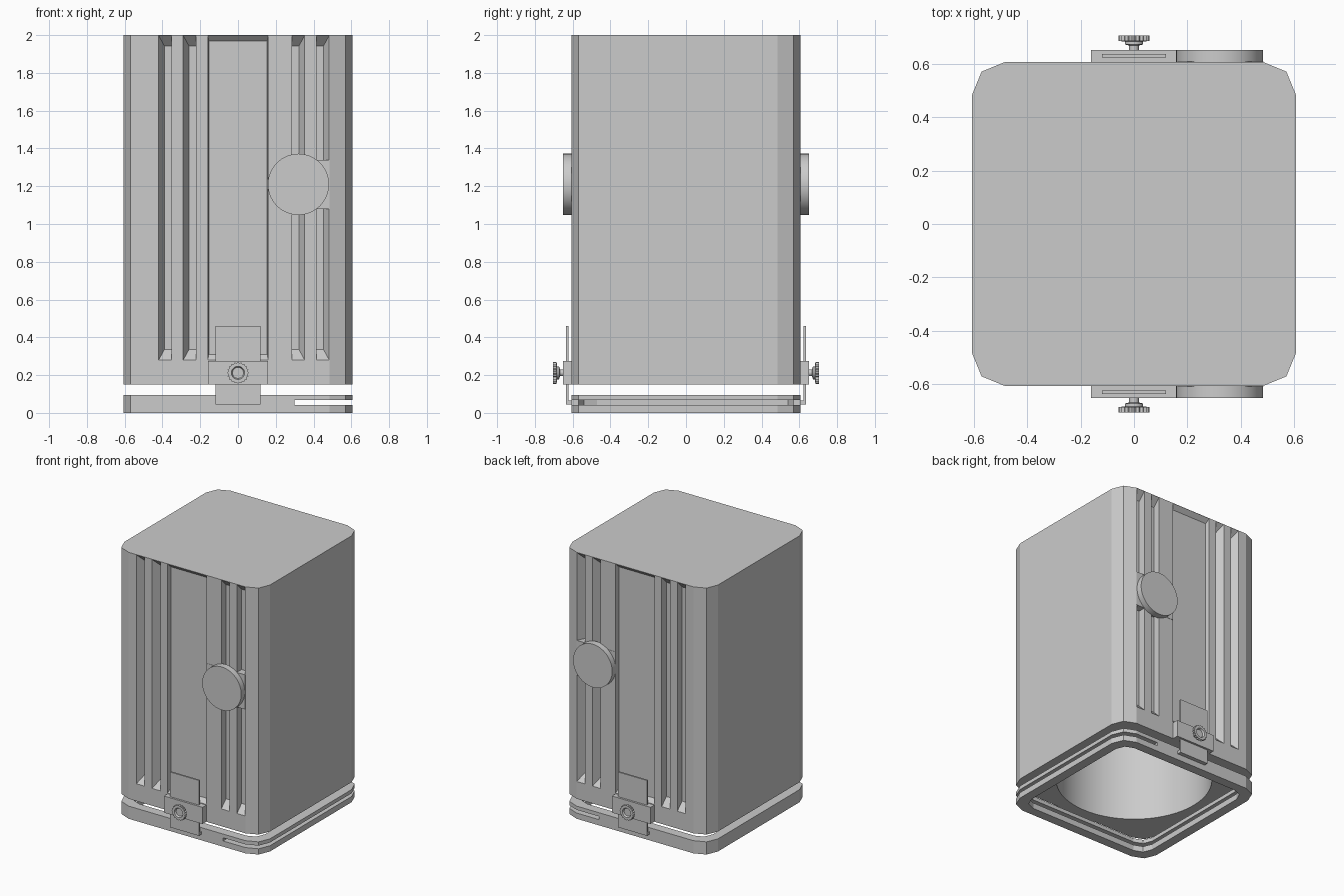
import bpy, bmesh
from math import sin, cos, pi, radians

if "Cube" in bpy.data.objects:
    bpy.data.objects.remove(bpy.data.objects["Cube"])


def make(name, bm, smooth=False):
    bmesh.ops.recalc_face_normals(bm, faces=bm.faces)
    me = bpy.data.meshes.new(name)
    bm.to_mesh(me)
    bm.free()
    ob = bpy.data.objects.new(name, me)
    bpy.context.collection.objects.link(ob)
    if smooth:
        smooth_sharp(ob)
    return ob


def smooth_sharp(ob):
    bpy.ops.object.select_all(action='DESELECT')
    ob.select_set(True)
    bpy.context.view_layer.objects.active = ob
    bpy.ops.object.shade_smooth_by_angle(angle=radians(12))


def loft(bm, rings):
    """Skin a list of equal-length closed rings and cap both ends."""
    vs = [[bm.verts.new(p) for p in r] for r in rings]
    n = len(vs[0])
    for a, b in zip(vs, vs[1:]):
        for i in range(n):
            j = (i + 1) % n
            bm.faces.new((a[i], a[j], b[j], b[i]))
    bm.faces.new(vs[0])
    bm.faces.new(vs[-1])


def box(bm, x0, x1, y0, y1, z0, z1):
    loft(bm, [[(x0, y0, z), (x1, y0, z), (x1, y1, z), (x0, y1, z)] for z in (z0, z1)])


def rounded_prism(bm, h, c, m, z0, z1):
    """Square prism with a three-point softened corner."""
    q = [(h, h - c), (h - m, h - m), (h - c, h)]
    pts = []
    for k in range(4):
        for x, y in q:
            for _ in range(k):
                x, y = -y, x
            pts.append((x, y))
    loft(bm, [[(x, y, z) for x, y in pts] for z in (z0, z1)])


def circle_y(r, cx, y, cz, n, r2=None):
    return [(cx + (r2 if r2 and i % 2 else r) * cos(2 * pi * i / n), y,
             cz + (r2 if r2 and i % 2 else r) * sin(2 * pi * i / n)) for i in range(n)]


def groove(bm, s, x0, x1, z0, z1, d, left, right):
    """Tapered groove cutter, extrapolated outside the wall by its own depth."""
    rings = []
    for k in (-1, 1):
        a, b = x0 + left * k, x1 - right * k
        lo, hi = z0 + d * k, z1 - d * k
        y = s * (0.605 - d * k)
        rings.append([(a, y, lo), (b, y, lo), (b, y, hi), (a, y, hi)])
    loft(bm, rings)


def cut(ob, bm):
    cutter = make("cutter", bm)
    cutter.hide_render = True
    mod = ob.modifiers.new("cut", 'BOOLEAN')
    mod.operation = 'DIFFERENCE'
    mod.solver = 'EXACT'
    mod.object = cutter
    bpy.context.view_layer.update()
    dg = bpy.context.evaluated_depsgraph_get()
    me = bpy.data.meshes.new_from_object(ob.evaluated_get(dg))
    ob.modifiers.clear()
    ob.data = me
    bpy.data.objects.remove(cutter)


# Main housing with grooved front and back, bored out from below
bm = bmesh.new()
rounded_prism(bm, 0.605, 0.12, 0.035, 0.15, 2.0)
body = make("housing", bm)
bm = bmesh.new()
for s in (-1, 1):
    groove(bm, s, -0.16, 0.16, 0.28, 1.998, 0.03, 0.006, 0.006)
    for x in (-0.42, -0.29):
        groove(bm, s, x, x + 0.068, 0.28, 1.998, 0.055, 0.03, 0)
    for x in (0.285, 0.415):
        groove(bm, s, x, x + 0.068, 0.28, 1.998, 0.055, 0, 0.03)
loft(bm, [[(0.53 * cos(2 * pi * i / 64), 0.53 * sin(2 * pi * i / 64), z)
           for i in range(64)] for z in (0.05, 1.9)])
cut(body, bm)
smooth_sharp(body)

# Base frame with a slide-in slot that is open on the right
bm = bmesh.new()
rounded_prism(bm, 0.605, 0.12, 0.035, 0, 0.095)
frame = make("base_frame", bm)
bm = bmesh.new()
rounded_prism(bm, 0.535, 0.09, 0.026, -0.1, 0.2)
cut(frame, bm)
bm = bmesh.new()
rounded_prism(bm, 0.57, 0.1, 0.03, 0.043, 0.067)
cut(frame, bm)
bm = bmesh.new()
box(bm, 0.3, 0.7, -0.7, 0.7, 0.043, 0.067)
cut(frame, bm)

for s, side in ((-1, "front"), (1, "back")):
    # Round pad on a filler block in the right-hand grooves
    bm = bmesh.new()
    box(bm, 0.162, 0.485, s * 0.55, s * 0.607, 1.08, 1.34)
    make(side + "_pad_mount", bm)
    bm = bmesh.new()
    loft(bm, [circle_y(0.162, 0.32, s * y, 1.21, 64) for y in (0.6, 0.65)])
    make(side + "_round_pad", bm, True)

    # Clamp block with sliding L-shaped plate
    bm = bmesh.new()
    box(bm, -0.16, 0.16, s * 0.6, s * 0.65, 0.15, 0.275)
    make(side + "_clamp_block", bm)
    bm = bmesh.new()
    prof = [(0.58, 0.045), (0.635, 0.045), (0.635, 0.46), (0.622, 0.46),
            (0.622, 0.066), (0.58, 0.066)]
    loft(bm, [[(x, s * y, z) for y, z in prof] for x in (-0.12, 0.12)])
    make(side + "_clamp_plate", bm)

    # Knurled thumb screw
    bm = bmesh.new()
    screw = [(0.018, 0.64, 0), (0.018, 0.667, 0), (0.034, 0.672, 0), (0.034, 0.682, 0),
             (0.058, 0.685, 0.051), (0.058, 0.705, 0.051), (0.035, 0.705, 0),
             (0.029, 0.692, 0)]
    loft(bm, [circle_y(r, 0, s * y, 0.212, 40, r2) for r, y, r2 in screw])
    make(side + "_thumb_screw", bm, True)
